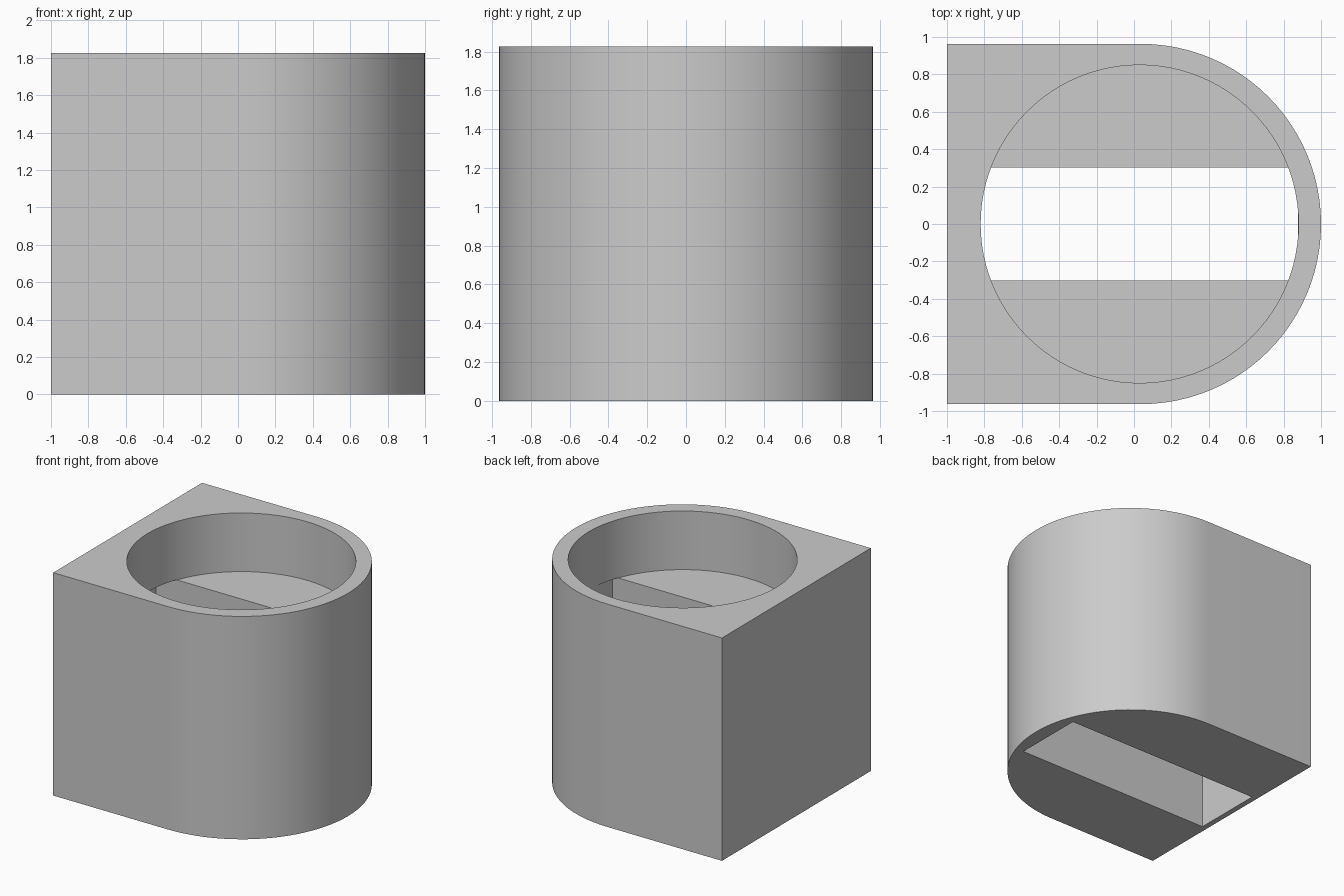
import bpy
import math
from math import radians

cube = bpy.data.objects.get("Cube")
if cube:
    bpy.data.objects.remove(cube, do_unlink=True)

# Main dimensions
HEIGHT = 1.825
HALF_DEPTH = 0.963
CENTRE_X = 1 - HALF_DEPTH
BORE_X, BORE_RADIUS = 0.03, 0.85
FLOOR_Z = 1.345
SLOT_X = (-0.953, 0.878)
SLOT_HALF = 0.302
SEGMENTS = 96


def arc(cx, radius, start, end, steps):
    """Points along a circular arc, angles in degrees."""
    angles = [radians(start + (end - start) * i / steps) for i in range(steps + 1)]
    return [(cx + radius * math.cos(a), radius * math.sin(a)) for a in angles]


def prism(name, outline, z0, z1):
    """Extrude a counter-clockwise outline between two heights."""
    n = len(outline)
    verts = [(x, y, z) for z in (z0, z1) for x, y in outline]
    faces = [tuple(reversed(range(n))), tuple(range(n, 2 * n))]
    faces += [(i, (i + 1) % n, n + (i + 1) % n, n + i) for i in range(n)]
    mesh = bpy.data.meshes.new(name)
    mesh.from_pydata(verts, [], faces)
    obj = bpy.data.objects.new(name, mesh)
    bpy.context.collection.objects.link(obj)
    return obj


def cut(target, cutter):
    """Subtract the cutter, then discard it."""
    cutter.hide_render = True
    mod = target.modifiers.new("Cut", 'BOOLEAN')
    mod.operation = 'DIFFERENCE'
    mod.solver = 'EXACT'
    mod.object = cutter
    bpy.context.view_layer.objects.active = target
    bpy.ops.object.modifier_apply(modifier=mod.name)
    bpy.data.objects.remove(cutter, do_unlink=True)


# Plain grey material
grey = bpy.data.materials.new("light_grey")
grey.use_nodes = True
grey.diffuse_color = (0.6, 0.6, 0.6, 1)
grey.node_tree.nodes["Principled BSDF"].inputs["Base Color"].default_value = grey.diffuse_color

# Housing: square at one end, half round at the other
outline = arc(CENTRE_X, HALF_DEPTH, -90, 90, SEGMENTS // 2)
outline += [(-1, HALF_DEPTH), (-1, -HALF_DEPTH)]
housing = prism("housing", outline, 0, HEIGHT)
housing.data.materials.append(grey)

# Round pocket sunk into the top
bore = arc(BORE_X, BORE_RADIUS, 0, 360, SEGMENTS)[:-1]
cut(housing, prism("pocket_cutter", bore, FLOOR_Z, HEIGHT + 0.2))

# Rectangular slot from the underside up to the pocket floor
x0, x1 = SLOT_X
slot = [(x0, -SLOT_HALF), (x1, -SLOT_HALF), (x1, SLOT_HALF), (x0, SLOT_HALF)]
cut(housing, prism("slot_cutter", slot, -0.2, FLOOR_Z + 0.002))

# Smooth the round walls, keep the corners crisp
bpy.ops.object.select_all(action='DESELECT')
housing.select_set(True)
bpy.context.view_layer.objects.active = housing
bpy.ops.object.shade_smooth_by_angle(angle=radians(30))
